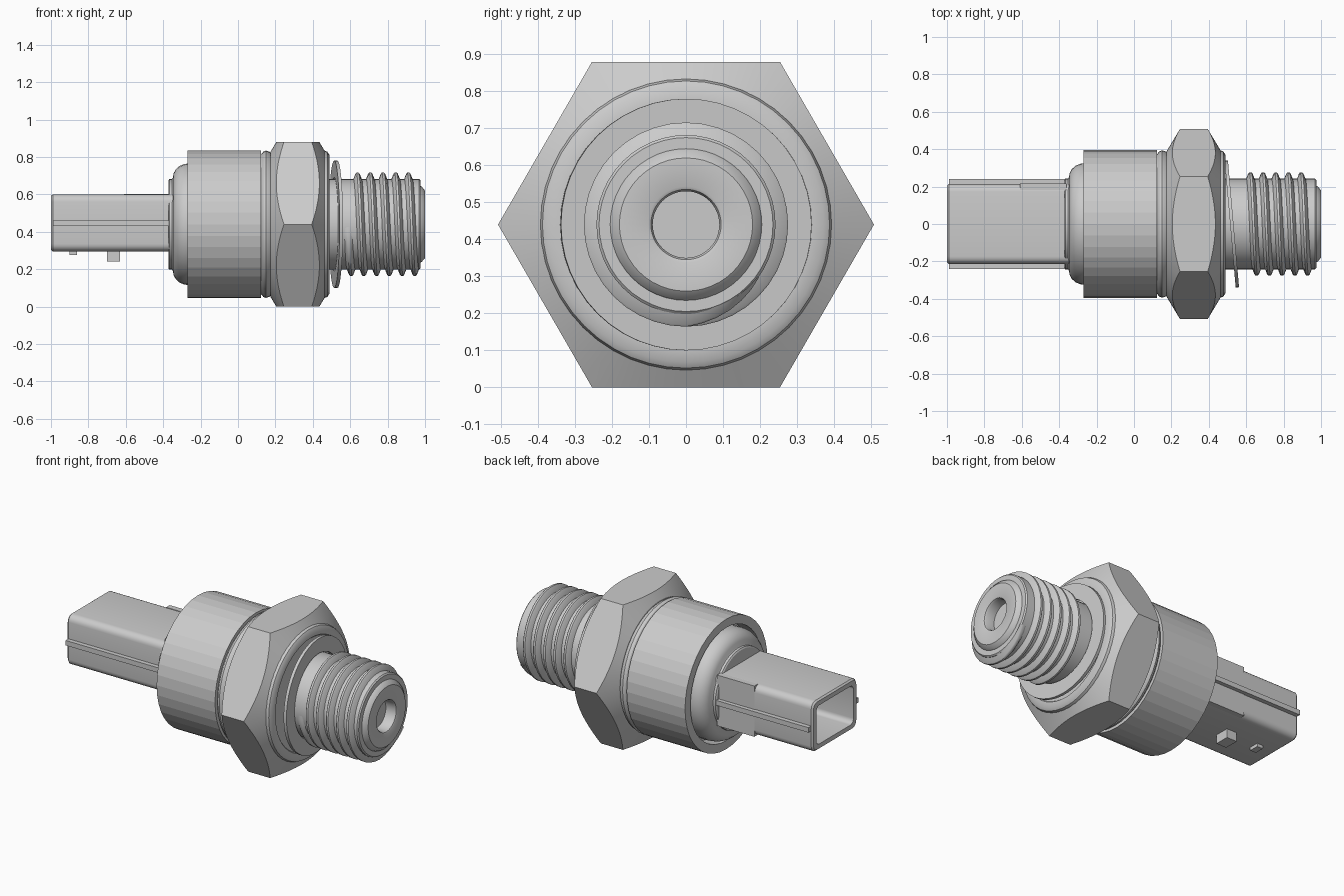
import bpy, bmesh, math
from mathutils import Matrix

if "Cube" in bpy.data.objects:
    bpy.data.objects.remove(bpy.data.objects["Cube"])

CZ = 0.44  # height of the long axis


def finish(name, bm, smooth=30):
    bmesh.ops.recalc_face_normals(bm, faces=bm.faces[:])
    me = bpy.data.meshes.new(name)
    bm.to_mesh(me)
    bm.free()
    ob = bpy.data.objects.new(name, me)
    bpy.context.collection.objects.link(ob)
    if smooth:
        bpy.ops.object.select_all(action='DESELECT')
        ob.select_set(True)
        bpy.context.view_layer.objects.active = ob
        bpy.ops.object.shade_smooth_by_angle(angle=math.radians(smooth))
    return ob


def lathe(name, prof, segs=48, loop=False, smooth=30, matrix=None):
    """Revolve (x, radius) points around the long axis."""
    bm = bmesh.new()
    rings = []
    for x, r in prof:
        rings.append([bm.verts.new((x, r * math.cos(2 * math.pi * i / segs),
                                    r * math.sin(2 * math.pi * i / segs))) for i in range(segs)])
    pairs = list(zip(rings, rings[1:]))
    if loop:
        pairs.append((rings[-1], rings[0]))
    for a, b in pairs:
        for i in range(segs):
            j = (i + 1) % segs
            bm.faces.new((a[i], a[j], b[j], b[i]))
    if not loop:
        bm.faces.new(rings[0])
        bm.faces.new(rings[-1])
    if matrix:
        bm.transform(matrix)
    bm.transform(Matrix.Translation((0, 0, CZ)))
    return finish(name, bm, smooth)


def box(name, x0, x1, y0, y1, z0, z1):
    bm = bmesh.new()
    bmesh.ops.create_cube(bm, size=1)
    for v in bm.verts:
        v.co = ((x0, x1)[v.co.x > 0], (y0, y1)[v.co.y > 0], (z0, z1)[v.co.z > 0])
    return finish(name, bm, 0)


def rounded_rect(hy, z0, z1, r, n=5):
    pts = []
    for k, (cy, cz) in enumerate([(hy - r, z1 - r), (r - hy, z1 - r), (r - hy, z0 + r), (hy - r, z0 + r)]):
        for i in range(n + 1):
            a = math.pi / 2 * (k + i / n)
            pts.append((cy + r * math.cos(a), cz + r * math.sin(a)))
    return pts


# Hollow connector shell, open at the -x end
bm = bmesh.new()
outer, inner = rounded_rect(0.213, 0.295, 0.60, 0.04), rounded_rect(0.178, 0.33, 0.565, 0.03)
rows = [[bm.verts.new((x, y, z)) for y, z in sec]
        for x, sec in [(-0.34, outer), (-0.99, outer), (-1.0, rounded_rect(0.205, 0.303, 0.592, 0.036)),
                       (-1.0, inner), (-0.45, inner)]]
for a, b in zip(rows, rows[1:]):
    for i in range(len(a)):
        j = (i + 1) % len(a)
        bm.faces.new((a[i], a[j], b[j], b[i]))
bm.faces.new(rows[0])
bm.faces.new(rows[-1])
finish("connector_shell", bm)

# Ribs, corner block and latch tabs on the connector
for side, s in (("back", 1), ("front", -1)):
    box("connector_rib_" + side, -0.99, -0.36, min(s * 0.2, s * 0.24), max(s * 0.2, s * 0.24), 0.43, 0.46)
box("connector_corner_block", -0.61, -0.36, 0.182, 0.216, 0.294, 0.602)
box("latch_tab", -0.70, -0.63, -0.045, 0.045, 0.24, 0.31)
box("small_tab", -0.90, -0.86, -0.03, 0.03, 0.275, 0.31)

# Domed base of the connector, seated inside the cup
dome = [(-0.372, 0.235), (-0.367, 0.243), (-0.352, 0.243), (-0.348, 0.25)]
dome += [(-0.265 - 0.083 * math.cos(a), 0.25 + 0.075 * math.sin(a))
         for a in [math.pi / 2 * i / 5 for i in range(1, 6)]]
lathe("connector_base", dome + [(-0.10, 0.325)], 36)

# Crimped cup with facets
lathe("cup", [(-0.27, 0.343), (-0.27, 0.395), (0.122, 0.395), (0.122, 0.20), (-0.18, 0.20), (-0.18, 0.343)],
      40, loop=True, smooth=5)

# Rounded shoulders either side of the nut
lathe("rear_shoulder", [(0.10, 0.36), (0.125, 0.375), (0.135, 0.388), (0.15, 0.394), (0.168, 0.388),
                        (0.19, 0.368), (0.22, 0.36)])
lathe("front_collar", [(0.40, 0.39), (0.462, 0.394), (0.478, 0.388), (0.488, 0.372), (0.49, 0.34), (0.484, 0.335),
                       (0.484, 0.24)])

# Hex nut, trimmed by a double cone
hexnut = lathe("hex_nut", [(0.175, 0.508), (0.465, 0.508)], 6)
cone = lathe("nut_chamfer_cutter", [(0.175, 0.39), (0.271, 0.55), (0.369, 0.55), (0.465, 0.39)], 96)
cone.hide_render = True
cone.hide_viewport = False
cone.display_type = 'WIRE'
mod = hexnut.modifiers.new("chamfer", 'BOOLEAN')
mod.operation, mod.object, mod.solver = 'INTERSECT', cone, 'EXACT'
bpy.ops.object.select_all(action='DESELECT')
bpy.context.view_layer.objects.active = hexnut
hexnut.select_set(True)
bpy.ops.object.modifier_apply(modifier="chamfer")
bpy.ops.object.shade_smooth_by_angle(angle=math.radians(20))
bpy.data.objects.remove(cone)

# Loose tilted washer
tilt = Matrix.Translation((0.523, 0, 0)) @ Matrix.Rotation(math.radians(5), 4, 'Z')
lathe("washer", [(-0.009, 0.25), (-0.009, 0.34), (0.009, 0.34), (0.009, 0.25)], 48, loop=True, matrix=tilt)

# Threaded shank with a blind port in its end
lathe("shank", [(0.45, 0.242), (0.968, 0.242), (0.975, 0.235), (0.975, 0.205), (0.982, 0.202), (1.0, 0.18),
                (1.0, 0.103), (0.996, 0.095), (0.985, 0.09), (0.93, 0.09)])

# Helical thread ridge
bm = bmesh.new()
pitch, turns, n = 0.068, 5.4, 40
rows = []
for i in range(int(turns * n) + 1):
    t = i / n
    a = 2 * math.pi * t + math.pi
    h = 0.036 * min(1, t * 6, (turns - t) * 6 + 0.1)
    x = 0.588 + pitch * t
    rows.append([bm.verts.new((x + dx, (0.24 + k * h) * math.cos(a), CZ + (0.24 + k * h) * math.sin(a)))
                 for dx, k in [(-0.025, -0.15), (-0.011, 0.85), (-0.006, 1), (0.006, 1), (0.011, 0.85),
                               (0.025, -0.15)]])
for p, q in zip(rows, rows[1:]):
    for i in range(6):
        j = (i + 1) % 6
        bm.faces.new((p[i], p[j], q[j], q[i]))
bm.faces.new(rows[0])
bm.faces.new(rows[-1])
finish("thread", bm, 40)
